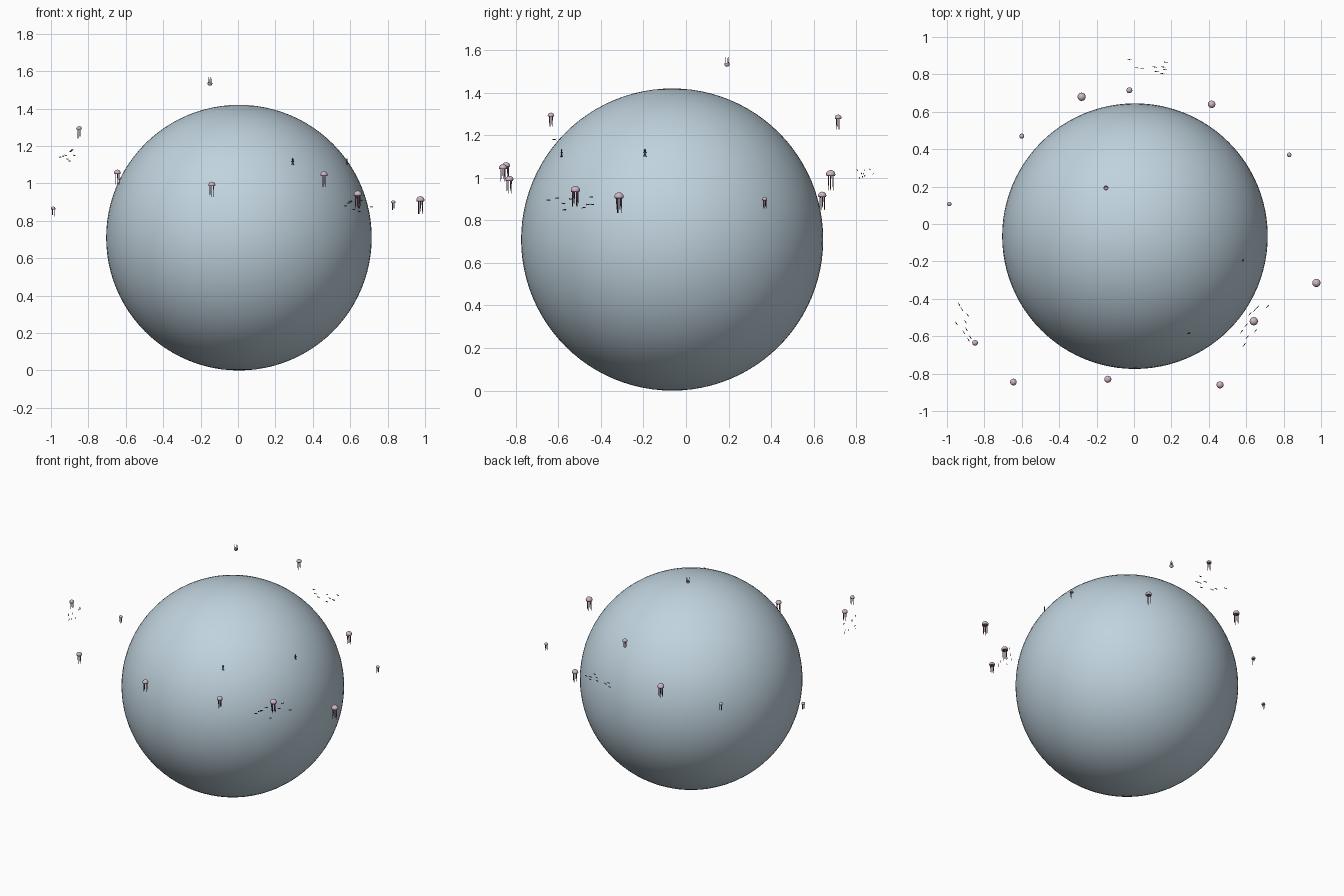
import bpy, bmesh, math
from mathutils import Matrix, Vector

if "Cube" in bpy.data.objects:
    bpy.data.objects.remove(bpy.data.objects["Cube"], do_unlink=True)


def make_material(name, colour):
    mat = bpy.data.materials.new(name)
    mat.use_nodes = True
    mat.diffuse_color = (*colour, 1)
    mat.node_tree.nodes["Principled BSDF"].inputs["Base Color"].default_value = (*colour, 1)
    return mat


WATER = make_material("pale water blue", (0.53, 0.65, 0.73))
BELL = make_material("dusty pink", (0.62, 0.46, 0.58))
TENTACLE = make_material("dark rose", (0.25, 0.11, 0.17))
FISH = make_material("dark slate", (0.06, 0.07, 0.09))
SUIT = make_material("charcoal", (0.05, 0.05, 0.06))


def finish(bm, name, mat):
    bmesh.ops.recalc_face_normals(bm, faces=bm.faces)
    mesh = bpy.data.meshes.new(name)
    bm.to_mesh(mesh)
    bm.free()
    mesh.materials.append(mat)
    mesh.shade_smooth()
    return mesh


def place(name, mesh, location, turn=0.0, size=1.0, flip=False):
    obj = bpy.data.objects.new(name, mesh)
    bpy.context.collection.objects.link(obj)
    obj.location = location
    obj.rotation_euler = (math.pi if flip else 0, 0, turn)
    obj.scale = (size, size, size)
    return obj


def add_ball(bm, centre, scale, sides=12):
    mat = Matrix.Translation(centre) @ Matrix.Diagonal((*scale, 1))
    bmesh.ops.create_uvsphere(bm, u_segments=sides, v_segments=sides // 2,
                              radius=1, matrix=mat)


def add_rod(bm, start, end, r1, r2, sides=6):
    start, end = Vector(start), Vector(end)
    way = end - start
    mat = Matrix.Translation((start + end) / 2) @ way.to_track_quat("Z", "Y").to_matrix().to_4x4()
    bmesh.ops.create_cone(bm, cap_ends=True, segments=sides, radius1=r1,
                          radius2=r2, depth=way.length, matrix=mat)


# Water globe
bm = bmesh.new()
bmesh.ops.create_uvsphere(bm, u_segments=96, v_segments=48, radius=0.71)
place("water_globe", finish(bm, "water_globe", WATER), (0.005, -0.065, 0.71))

# Jellyfish bell: a lathed dome with a hollow underside, unit radius
bm = bmesh.new()
profile = [(0, 0.75), (0.4, 0.68), (0.75, 0.45), (0.95, 0.1),
           (1, -0.2), (0.9, -0.5), (0.7, -0.45), (0, -0.1)]
points = [bm.verts.new((r, 0, z)) for r, z in profile]
edges = [bm.edges.new(pair) for pair in zip(points, points[1:])]
bmesh.ops.spin(bm, geom=points + edges, cent=(0, 0, 0), axis=(0, 0, 1),
               angle=math.tau, steps=20, use_duplicate=False)
bmesh.ops.remove_doubles(bm, verts=bm.verts, dist=0.001)
bell = finish(bm, "jellyfish_bell", BELL)


# Tentacles: a ring of tapering strands under the bell
def tentacle_mesh(length, spread):
    bm = bmesh.new()
    for i in range(6):
        a = math.tau * i / 6
        c, s = math.cos(a), math.sin(a)
        drop = length * (1 if i % 2 else 0.82)
        add_rod(bm, (0.55 * c, 0.55 * s, -0.2),
                (spread * c, spread * s, -drop), 0.12, 0.07)
    return finish(bm, "jellyfish_tentacles", TENTACLE)


long_strands = tentacle_mesh(3.6, 0.6)
short_strands = tentacle_mesh(2.8, 0.75)

# x, y, z, bell radius
jellyfish = [
    (-0.28, 0.68, 1.02, 0.022), (-0.025, 0.715, 1.285, 0.016),
    (0.415, 0.64, 0.92, 0.02), (-0.6, 0.47, 0.9, 0.013),
    (0.83, 0.37, 0.9, 0.012), (-0.988, 0.107, 0.867, 0.012),
    (0.975, -0.315, 0.915, 0.022), (0.64, -0.52, 0.945, 0.022),
    (-0.85, -0.635, 1.295, 0.015), (-0.645, -0.845, 1.06, 0.018),
    (-0.14, -0.83, 0.995, 0.019), (0.46, -0.86, 1.05, 0.019),
]
for n, (x, y, z, r) in enumerate(jellyfish, 1):
    place(f"jellyfish_bell_{n}", bell, (x, y, z), n, r)
    place(f"jellyfish_tentacles_{n}", long_strands, (x, y, z), n, r)

# One jellyfish drifts upside down over the globe
over = (-0.15, 0.193, 1.532)
place("upturned_jellyfish_bell", bell, over, 0, 0.013, True)
place("upturned_jellyfish_tentacles", short_strands, over, 0, 0.013, True)

# Fish: slim body with a forked tail, swimming along +x
bm = bmesh.new()
add_ball(bm, (0.002, 0, 0), (0.009, 0.0022, 0.003), 8)
for side in (-1, 1):
    add_rod(bm, (-0.006, 0, 0), (-0.012, 0, 0.003 * side), 0.0008, 0.0014, 4)
fish = finish(bm, "fish", FISH)

schools = {
    "back": [(-0.025, 0.88, 1.02), (0.015, 0.835, 1.02), (0.045, 0.83, 1.005),
             (0.11, 0.84, 1.035), (0.155, 0.84, 1.01), (0.165, 0.825, 1.02),
             (0.12, 0.815, 1.0), (0.15, 0.805, 1.035), (0.17, 0.865, 1.04)],
    "right": [(-0.935, -0.43, 1.145), (-0.92, -0.455, 1.15), (-0.89, -0.485, 1.175),
              (-0.9, -0.525, 1.12), (-0.95, -0.53, 1.14), (-0.895, -0.565, 1.17),
              (-0.91, -0.58, 1.13), (-0.875, -0.605, 1.15), (-0.885, -0.62, 1.18)],
    "left": [(0.715, -0.44, 0.875), (0.66, -0.445, 0.91), (0.645, -0.46, 0.875),
             (0.62, -0.48, 0.86), (0.6, -0.54, 0.9), (0.65, -0.57, 0.85),
             (0.575, -0.575, 0.88), (0.605, -0.605, 0.905), (0.59, -0.645, 0.895)],
}
for name, spots in schools.items():
    middle = sum((Vector(p) for p in spots), Vector()) / len(spots)
    heading = math.atan2(middle.x, -middle.y)
    for n, spot in enumerate(spots, 1):
        place(f"{name}_school_fish_{n}", fish, spot, heading)

# Divers: small figures standing on the globe
bm = bmesh.new()
add_ball(bm, (0, 0, 0.016), (0.004, 0.004, 0.004), 8)
add_rod(bm, (0, 0, -0.002), (0, 0, 0.013), 0.0025, 0.004)
for side in (-1, 1):
    add_rod(bm, (0, 0, 0), (0.006 * side, 0, -0.017), 0.0022, 0.0016)
    add_rod(bm, (0.003 * side, 0, 0.011), (0.007 * side, 0, 0.001), 0.0015, 0.001)
diver = finish(bm, "diver", SUIT)
for side, spot in (("front", (0.293, -0.585, 1.115)), ("left", (0.583, -0.193, 1.115))):
    place(f"{side}_diver", diver, spot, math.atan2(spot[0], -spot[1]))
